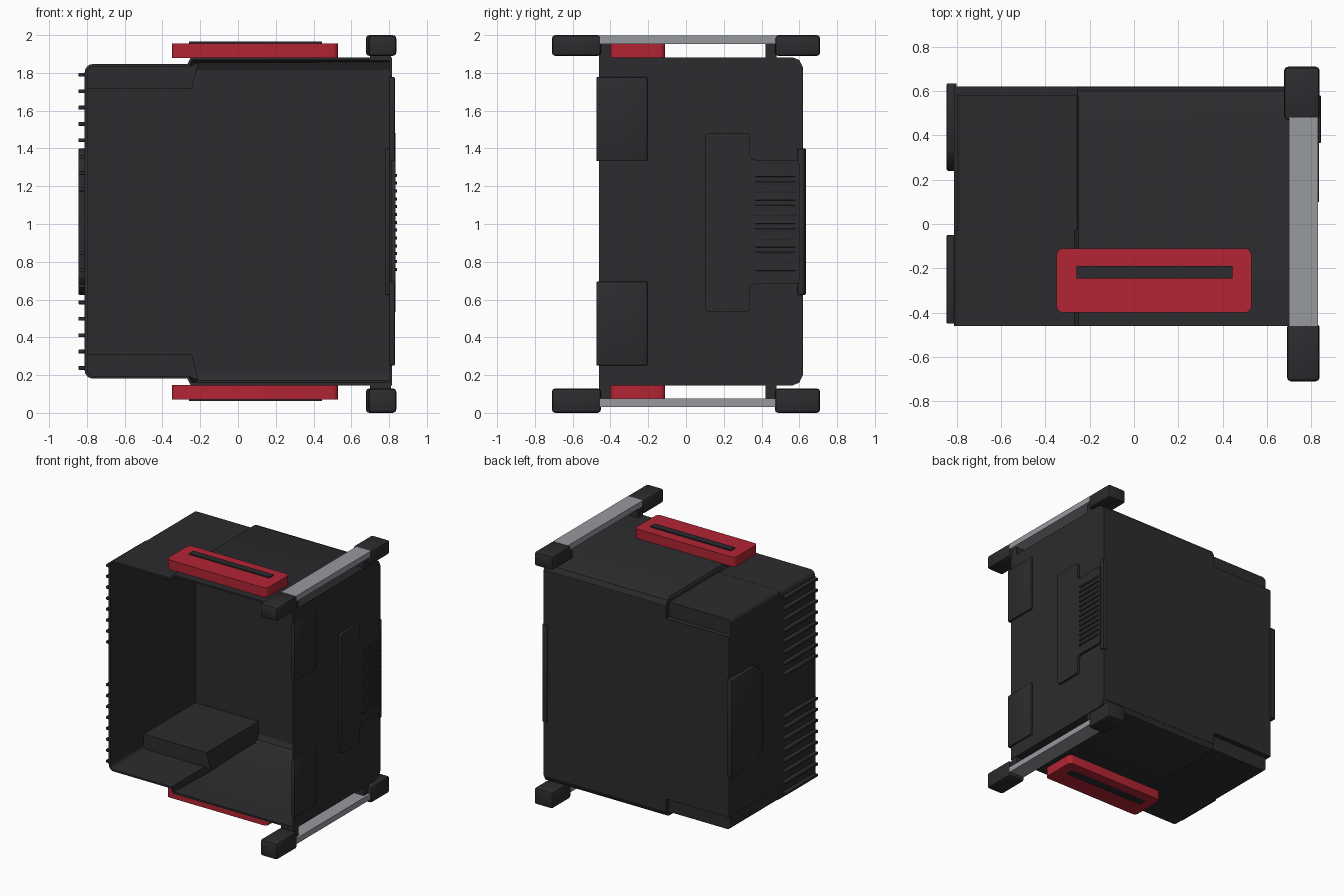
import bpy, bmesh
from mathutils import Vector

if "Cube" in bpy.data.objects:
    bpy.data.objects.remove(bpy.data.objects["Cube"])

MID = 1.014  # height of the horizontal mirror plane


def material(name, rgb):
    m = bpy.data.materials.new(name)
    m.diffuse_color = (*rgb, 1)
    m.use_nodes = True
    m.node_tree.nodes["Principled BSDF"].inputs["Base Color"].default_value = m.diffuse_color
    return m


DARK = material("dark_plastic", (0.025, 0.025, 0.028))
RED = material("red_plastic", (0.445, 0.018, 0.034))
METAL = material("grey_metal", (0.31, 0.32, 0.345))


def flip(z):
    return 2 * MID - z


def activate(ob):
    bpy.ops.object.select_all(action='DESELECT')
    ob.select_set(True)
    bpy.context.view_layer.objects.active = ob


def prism(name, pts, axis, a, b, mat=DARK, corner=0.0, bevel=0.0, pick=None):
    """Extrude a 2D outline along an axis; corner rounds the long edges, bevel all edges."""
    def place(p, t):
        c = list(p)
        c.insert(axis, t)
        return Vector(c)
    bm = bmesh.new()
    lo = [bm.verts.new(place(p, a)) for p in pts]
    hi = [bm.verts.new(place(p, b)) for p in pts]
    n = len(pts)
    bm.faces.new(lo)
    bm.faces.new(hi)
    for i in range(n):
        bm.faces.new((lo[i], lo[(i + 1) % n], hi[(i + 1) % n], hi[i]))
    bmesh.ops.recalc_face_normals(bm, faces=bm.faces)
    if corner:
        edges = [e for e in bm.edges
                 if abs(e.verts[0].co[axis] - e.verts[1].co[axis]) > 1e-5
                 and (pick is None or pick(e.verts[0].co))]
        bmesh.ops.bevel(bm, geom=edges, offset=corner, segments=4, profile=0.5, affect='EDGES')
    if bevel:
        edges = [e for e in bm.edges if e.calc_face_angle(0) > 0.6]
        bmesh.ops.bevel(bm, geom=edges, offset=bevel, segments=2, profile=0.5, affect='EDGES')
    me = bpy.data.meshes.new(name)
    bm.to_mesh(me)
    bm.free()
    ob = bpy.data.objects.new(name, me)
    bpy.context.collection.objects.link(ob)
    me.materials.append(mat)
    activate(ob)
    bpy.ops.object.shade_smooth_by_angle(angle=0.6)
    return ob


def box(name, x, y, z, mat=DARK, corner=0.0, bevel=0.0, axis=2):
    r = [x, y, z]
    a, b = r.pop(axis)
    (u0, u1), (v0, v1) = r
    return prism(name, [(u0, v0), (u1, v0), (u1, v1), (u0, v1)], axis, a, b, mat, corner, bevel)


# Open-fronted housing, stepped down on its left part
half = [(0.815, 1.882), (-0.25, 1.882), (-0.268, 1.847), (-0.812, 1.847)]
outline = half + [(x, flip(z)) for x, z in reversed(half)]
shell = prism("housing_shell", outline, 1, -0.46, 0.62, corner=0.045, pick=lambda c: c.x < -0.7)

# Cutters: rear corner notches and rounded rear edges, top and bottom
round_edge = [(0.56, 1.884), (0.60, 1.868), (0.618, 1.83), (0.66, 1.83), (0.66, 1.95), (0.56, 1.95)]
cutters = []
for f in (lambda z: z, flip):
    cutters.append(box("notch_cutter", (-1, -0.258), (-0.03, 0.8), sorted((f(1.73), f(2.1)))))
    cutters.append(prism("edge_cutter", [(y, f(z)) for y, z in round_edge], 0, -0.3, 1))
activate(shell)
for c in cutters:
    m = shell.modifiers.new("cut", 'BOOLEAN')
    m.operation, m.object, m.solver = 'DIFFERENCE', c, 'EXACT'
    bpy.ops.object.modifier_move_to_index(modifier=m.name, index=len(cutters) and 0)
    bpy.ops.object.modifier_apply(modifier=m.name)
for c in cutters:
    bpy.data.objects.remove(c, do_unlink=True)

# Remove the front and give the walls thickness
bm = bmesh.new()
bm.from_mesh(shell.data)
front = [f for f in bm.faces if f.normal.y < -0.9 and f.calc_center_median().y < -0.45]
bmesh.ops.delete(bm, geom=front, context='FACES')
bm.to_mesh(shell.data)
bm.free()
s = shell.modifiers.new("walls", 'SOLIDIFY')
s.thickness, s.offset, s.use_even_offset = 0.014, -1, True

# Parts that repeat at the top and the bottom
for tag, f in (("top", lambda z: z), ("bottom", flip)):
    def span(a, b):
        return sorted((f(a), f(b)))
    # Block filling the rear corner notch
    block = [(-0.797, f(1.722)), (-0.257, f(1.722)), (-0.257, f(1.846)), (-0.797, f(1.846))]
    prism(tag + "_corner_block", block, 1, -0.03, 0.58, corner=0.03,
          pick=lambda c: c.x < -0.7 and abs(c.z - MID) > 0.8)
    # Red pad with a dark strip
    box(tag + "_red_pad", (-0.35, 0.53), (-0.40, -0.11), span(1.88, 1.956), RED, corner=0.03)
    box(tag + "_pad_strip", (-0.26, 0.445), (-0.245, -0.19), span(1.93, 1.965))
    # Metal rail, its posts and end caps
    box(tag + "_rail", (0.70, 0.83), (-0.46, 0.48), span(1.953, 1.998), METAL)
    for side, y in (("front", (-0.46, -0.40)), ("rear", (0.42, 0.48))):
        box(f"{tag}_{side}_post", (0.70, 0.81), y, span(1.865, 1.954))
    cap_z = (1.89, 2.0) if tag == "top" else (0.0, 0.13)
    for side, x, y in (("front", (0.69, 0.838), (-0.71, -0.45)), ("rear", (0.677, 0.838), (0.47, 0.71))):
        box(f"{tag}_{side}_end_cap", x, y, cap_z, bevel=0.018)
    # Flat pads on the front of the right side
    box(tag + "_side_pad", (0.80, 0.83), (-0.475, -0.205), span(1.333, 1.777), bevel=0.005)
    # Cooling fins on the left side
    for i in range(8):
        z = f(1.79 - 0.0867 * i)
        box(f"{tag}_fin_{i + 1}", (-0.845, -0.80), (-0.45, -0.05), (z - 0.01, z + 0.01), bevel=0.004)

# Tapered plate on the rear of the left side
prism("left_plate", [(0.24, 0.715), (0.24, 1.31), (0.29, 1.375), (0.34, 1.40), (0.635, 1.40),
                     (0.635, 0.625), (0.34, 0.625), (0.29, 0.65)], 0, -0.845, -0.80, bevel=0.006)

# T-shaped panel with louvres on the right side
prism("right_panel", [(0.10, 0.535), (0.10, 1.483), (0.34, 1.483), (0.34, 1.34), (0.60, 1.34),
                      (0.60, 0.682), (0.34, 0.682), (0.34, 0.535)], 0, 0.80, 0.834, corner=0.025)
box("right_panel_edge", (0.78, 0.825), (0.59, 0.627), (0.625, 1.40), bevel=0.006)
for i in range(13):
    z = 1.258 - 0.0415 * i
    box(f"louvre_{i + 1}", (0.82, 0.843), (0.365, 0.58), (z - 0.008, z + 0.008), bevel=0.003)

activate(shell)
bpy.ops.object.shade_smooth_by_angle(angle=0.6)
